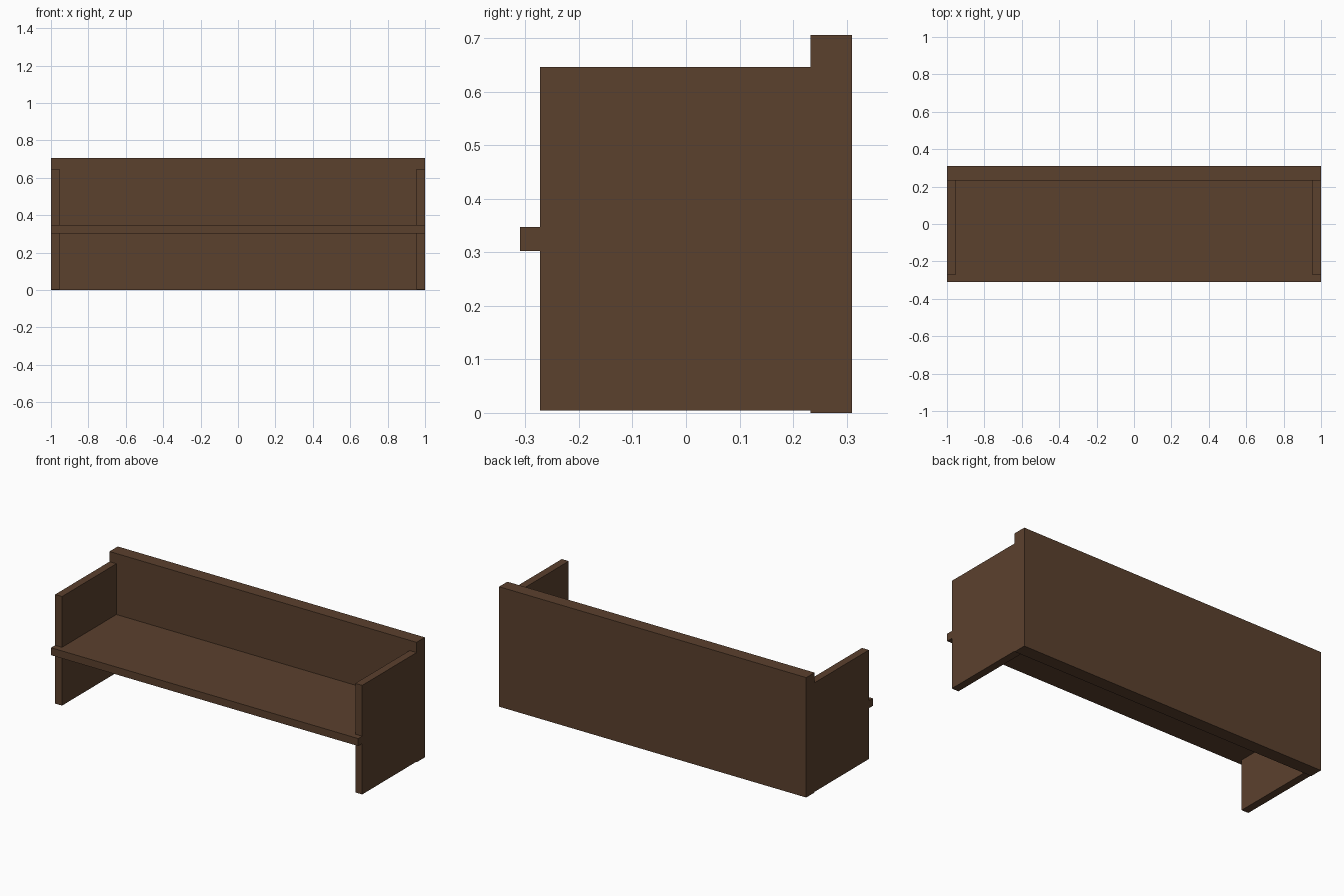
import bpy

old = bpy.data.objects.get("Cube")
if old:
    bpy.data.objects.remove(old, do_unlink=True)

# Single dark wood colour
wood = bpy.data.materials.new("dark brown wood")
wood.use_nodes = True
colour = (0.105, 0.052, 0.027, 1)
wood.diffuse_color = colour
bsdf = wood.node_tree.nodes["Principled BSDF"]
bsdf.inputs["Base Color"].default_value = colour
bsdf.inputs["Roughness"].default_value = 0.8


def board(name, x, y, z):
    """Flat-sided board spanning the given (low, high) ranges."""
    spans = (x, y, z)
    bpy.ops.mesh.primitive_cube_add(size=1, location=[(a + b) / 2 for a, b in spans])
    ob = bpy.context.object
    ob.name = name
    ob.scale = [b - a for a, b in spans]
    bpy.ops.object.transform_apply(location=False, rotation=False, scale=True)
    ob.data.materials.append(wood)
    return ob


FRONT, BACK = -0.273, 0.233
SEAT_LOW, SEAT_TOP = 0.303, 0.347
INNER = 0.955

# Tall back panel and full-width seat with a front overhang
board("back_panel", (-1, 1), (BACK, 0.31), (0, 0.706))
board("seat", (-1, 1), (-0.31, BACK), (SEAT_LOW, SEAT_TOP))

# End panels: a leg below the seat and an armrest above it
for side, x in (("left", (INNER, 1)), ("right", (-1, -INNER))):
    board(side + "_leg_panel", x, (FRONT, BACK), (0.004, SEAT_LOW))
    board(side + "_arm_panel", x, (FRONT, BACK), (SEAT_TOP, 0.646))
